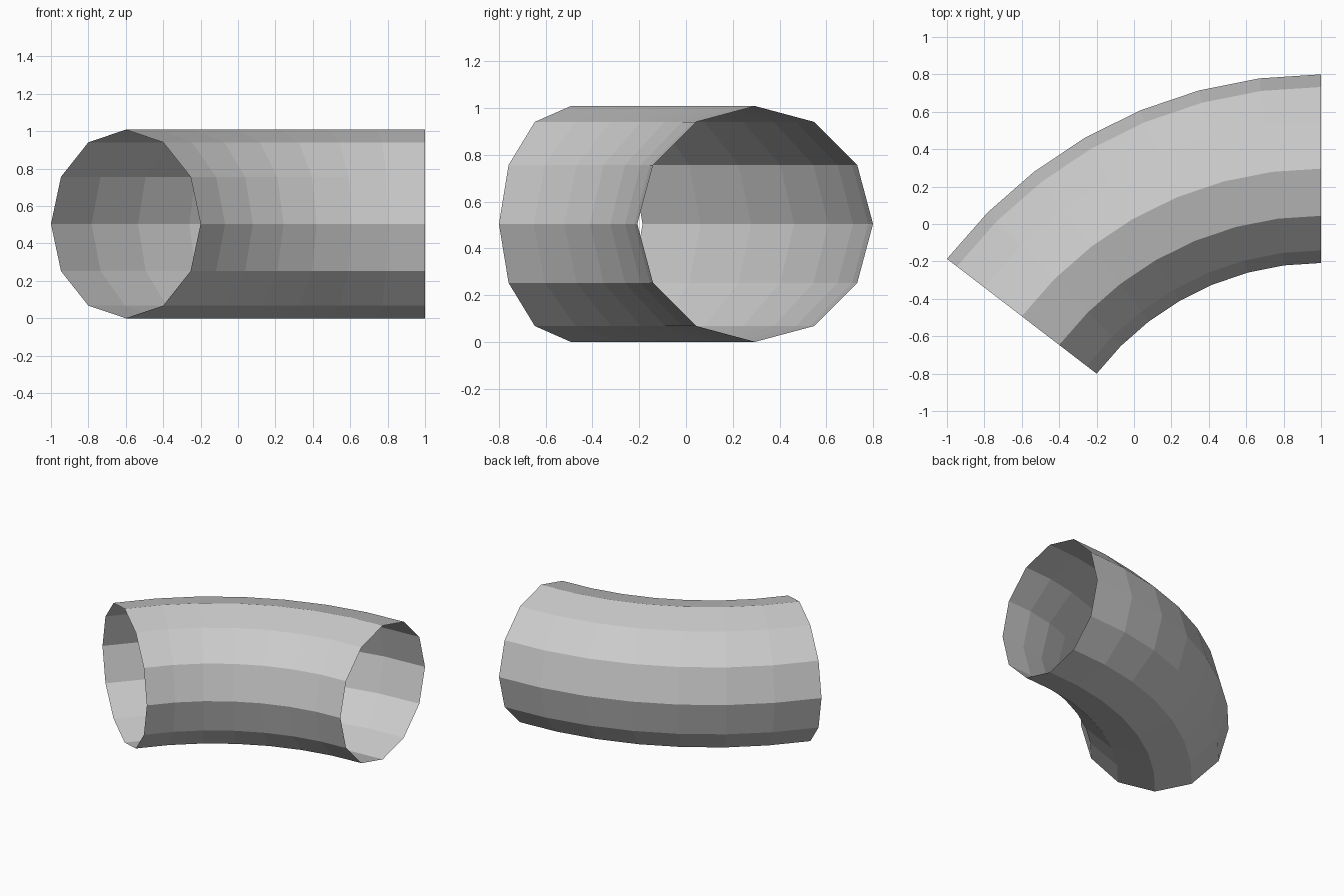
import bpy, bmesh
from math import sin, cos, radians
from mathutils import Vector

if "Cube" in bpy.data.objects:
    bpy.data.objects.remove(bpy.data.objects["Cube"])

SIDES, STEPS, SWEEP = 12, 7, radians(52.5)
TUBE_R = 0.4 / sin(SWEEP)            # outer bend radius (5 * TUBE_R) spans 2 units in x
BEND_R = 4 * TUBE_R
CENTRE = Vector((1, -TUBE_R * (5 + 3 * cos(SWEEP)) / 2, 0))

bm = bmesh.new()

# Open twelve-sided ring at the right end, facing along x
ring = bmesh.ops.create_circle(bm, segments=SIDES, radius=TUBE_R, cap_ends=False)["verts"]
for v in ring:
    a, b = v.co.x, v.co.y
    v.co = CENTRE + Vector((0, BEND_R + b, TUBE_R + a))

# Sweep the ring around the bend centre
bmesh.ops.spin(bm, geom=bm.verts[:] + bm.edges[:], cent=CENTRE, axis=(0, 0, 1),
               angle=SWEEP, steps=STEPS, use_duplicate=False)

# Turn the normals away from the tube's centre line
bm.normal_update()
for f in bm.faces:
    c = f.calc_center_median()
    flat = Vector((c.x - CENTRE.x, c.y - CENTRE.y, 0)).normalized()
    mid = CENTRE + flat * BEND_R + Vector((0, 0, TUBE_R))
    if f.normal.dot(c - mid) < 0:
        f.normal_flip()

mesh = bpy.data.meshes.new("pipe_bend")
bm.to_mesh(mesh)
bm.free()
bpy.context.collection.objects.link(bpy.data.objects.new("pipe_bend", mesh))
